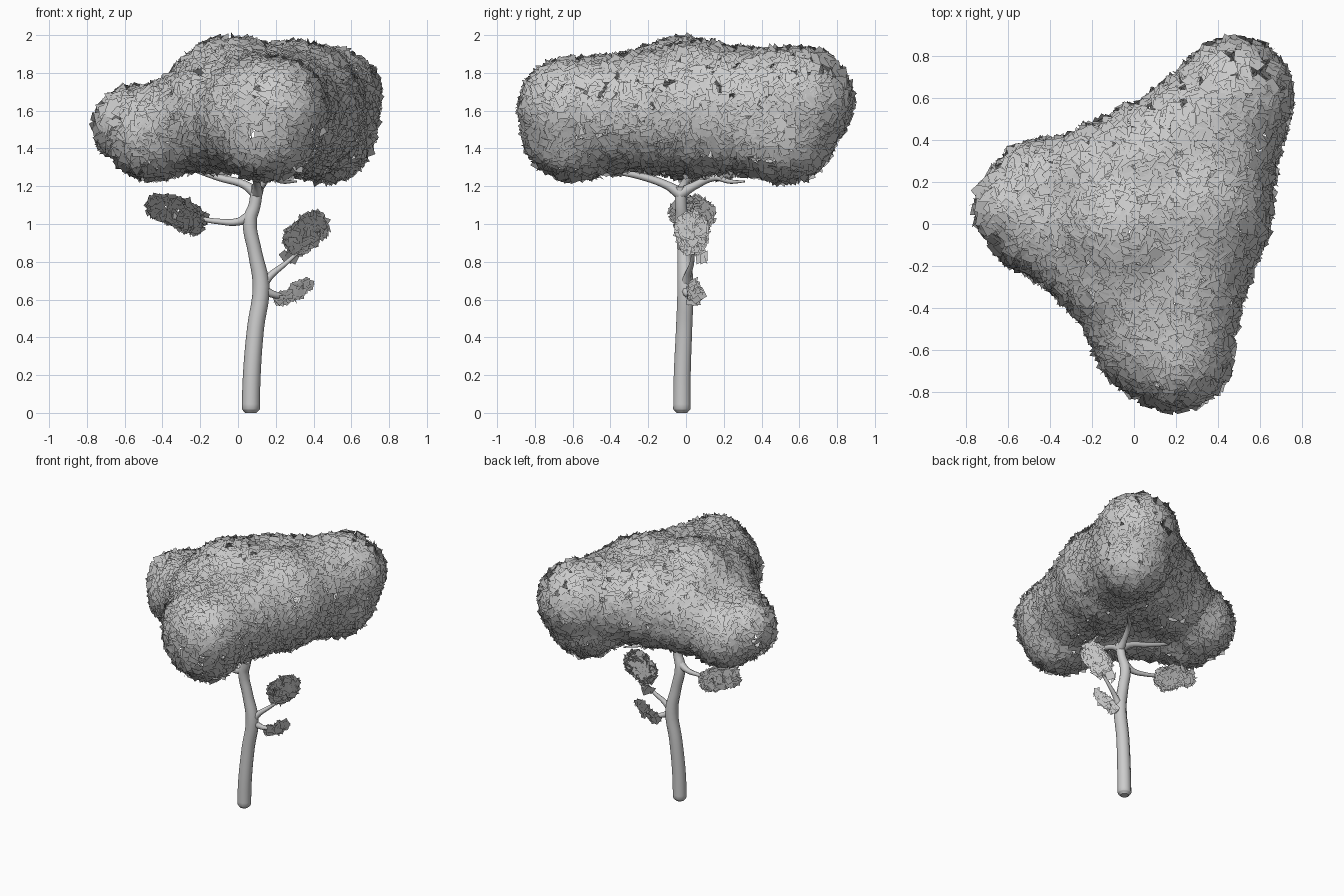
import bpy, random, math
from mathutils import Vector, Matrix

if "Cube" in bpy.data.objects:
    bpy.data.objects.remove(bpy.data.objects["Cube"])

random.seed(4)


def branch(name, pts, sides=2):
    """Tapered tube through points (x, y, z, radius)."""
    cu = bpy.data.curves.new(name, 'CURVE')
    cu.dimensions = '3D'
    cu.bevel_depth = 1.0
    cu.bevel_resolution = sides
    cu.resolution_u = 5
    cu.use_fill_caps = True
    sp = cu.splines.new('BEZIER')
    sp.bezier_points.add(len(pts) - 1)
    for bp, p in zip(sp.bezier_points, pts):
        bp.co = p[:3]
        bp.radius = p[3]
        bp.handle_left_type = bp.handle_right_type = 'AUTO'
    ob = bpy.data.objects.new(name, cu)
    bpy.context.collection.objects.link(ob)
    bpy.ops.object.select_all(action='DESELECT')
    ob.select_set(True)
    bpy.context.view_layer.objects.active = ob
    bpy.ops.object.convert(target='MESH')
    bpy.ops.object.shade_smooth_by_angle(angle=math.radians(50))


def cones(chain):
    """Chain of (x, y, z, r) spheres -> tapered capsules."""
    out = []
    for a, b in zip(chain, chain[1:]):
        A, B = Vector(a[:3]), Vector(b[:3])
        out.append((A, B - A, max((B - A).length_squared, 1e-9), a[3], b[3] - a[3]))
    return out


def field(p, caps, k):
    """Smooth union distance to all capsules."""
    d = 9.0
    for A, D, L, r, dr in caps:
        v = p - A
        t = min(1.0, max(0.0, v.dot(D) / L))
        e = (v - D * t).length - r - dr * t
        h = max(k - abs(d - e), 0.0) / k
        d = min(d, e) - h * h * k * 0.25
    return d


def leaves(name, caps, count, size, k=0.05, band=0.06, inset=0.012, tilt=0.5,
           sparse=(), soft=None):
    """Square leaf cards over the blob surface, shaded with soft overall normals."""
    ends = [(A, r) for A, D, L, r, dr in caps] + [(A + D, r + dr) for A, D, L, r, dr in caps]
    lo = [min(c[i] - r for c, r in ends) - band for i in range(3)]
    hi = [max(c[i] + r for c, r in ends) + band for i in range(3)]
    verts, faces, normals = [], [], []
    axes = [Vector((1, 0, 0)), Vector((0, 1, 0)), Vector((0, 0, 1))]
    while len(faces) < count:
        p = Vector([random.uniform(a, b) for a, b in zip(lo, hi)])
        d = field(p, caps, k)
        if abs(d) > band:
            continue
        for _ in range(2):
            n = Vector([field(p + a * 1e-3, caps, k) - d for a in axes]).normalized()
            p = p - n * d
            d = field(p, caps, k)
        s = size * random.uniform(0.9, 1.1)
        if any((p - Vector(c)).length < r for c, r in sparse):
            if random.random() < 0.6:
                continue
            s *= 1.15
        shade = Vector(soft) if soft else n
        p -= n * (inset + random.uniform(-0.005, 0.005))
        n = (n + Vector([random.gauss(0, tilt) for _ in range(3)])).normalized()
        m = n.to_track_quat('Z', 'Y').to_matrix() @ Matrix.Rotation(random.uniform(0, 6.28), 3, 'Z')
        i = len(verts)
        for x, y in ((-1, -1), (1, -1), (1, 1), (-1, 1)):
            verts.append(p + m @ Vector((x * s / 2, y * s / 2, 0)))
        shade = (shade.normalized() + n * 0.12).normalized()
        normals += [shade] * 4
        faces.append((i, i + 1, i + 2, i + 3))
    me = bpy.data.meshes.new(name)
    me.from_pydata(verts, [], faces)
    me.shade_smooth()
    me.normals_split_custom_set_from_vertices(normals)
    ob = bpy.data.objects.new(name, me)
    bpy.context.collection.objects.link(ob)


# Trunk with swellings at the forks
branch("trunk", [
    (0.068, -0.022, 0.0, 0.03), (0.068, -0.022, 0.02, 0.048), (0.073, -0.02, 0.2, 0.047),
    (0.093, -0.01, 0.45, 0.045), (0.122, -0.003, 0.67, 0.045), (0.09, -0.01, 0.85, 0.037),
    (0.063, -0.02, 1.02, 0.037), (0.088, -0.027, 1.1, 0.032), (0.1, -0.03, 1.2, 0.032)], 3)

# Crown branches towards the three lobes
branch("front_branch", [
    (0.1, -0.03, 1.16, 0.032), (0.1, -0.1, 1.205, 0.022), (0.1, -0.25, 1.255, 0.018),
    (0.13, -0.42, 1.285, 0.012), (0.14, -0.6, 1.34, 0.006)])
branch("left_branch", [
    (0.1, -0.03, 1.16, 0.032), (0.03, -0.01, 1.21, 0.022), (-0.1, 0.02, 1.245, 0.018),
    (-0.28, 0.05, 1.31, 0.012), (-0.45, 0.08, 1.4, 0.006)])
branch("back_branch", [
    (0.1, -0.03, 1.16, 0.032), (0.12, 0.04, 1.2, 0.022), (0.17, 0.15, 1.245, 0.018),
    (0.24, 0.23, 1.225, 0.012), (0.31, 0.31, 1.225, 0.005)])

# Low side branches
branch("lower_left_branch", [
    (0.065, -0.02, 1.04, 0.032), (0.0, -0.01, 1.012, 0.02), (-0.1, 0.01, 1.013, 0.015),
    (-0.2, 0.03, 1.028, 0.012), (-0.32, 0.04, 1.05, 0.006)])
branch("lower_right_branch", [
    (0.12, -0.005, 0.67, 0.032), (0.175, 0.01, 0.73, 0.019), (0.25, 0.03, 0.79, 0.013),
    (0.34, 0.04, 0.87, 0.007)])
branch("lowest_twig", [
    (0.12, -0.005, 0.66, 0.03), (0.18, 0.01, 0.63, 0.02), (0.25, 0.04, 0.62, 0.012),
    (0.33, 0.05, 0.66, 0.005)])

# Main crown: broad raised centre and three drooping lobes
left_a, left_b = (-0.45, 0.0, 1.48, 0.23), (-0.45, 0.16, 1.48, 0.23)
left_tip = (-0.56, 0.07, 1.525, 0.2)
front_a, front_b = (0.12, -0.53, 1.56, 0.295), (0.2, -0.62, 1.61, 0.255)
front_c = (0.16, -0.61, 1.49, 0.25)
back_hi, back_lo = (0.48, 0.61, 1.66, 0.265), (0.46, 0.53, 1.49, 0.265)
mid = (-0.03, -0.02, 1.65, 0.32)
mid_back = (0.08, 0.27, 1.62, 0.3)
mid_right = (0.3, 0.08, 1.61, 0.335)
fill_back = (-0.12, 0.2, 1.58, 0.28)
fill_front = (-0.08, -0.2, 1.58, 0.3)
crown = cones([fill_back, left_b, left_tip, left_a, left_b])
crown += cones([left_a, mid, mid_back, fill_back, mid, fill_front, left_a])
crown += cones([mid, mid_right, mid_back, back_hi, back_lo, mid_right, back_hi])
crown += cones([mid_right, front_a, front_b, front_c, front_a])
crown += cones([mid_right, front_b]) + cones([mid, front_a, fill_front])
leaves("crown_leaves", crown, 6500, 0.06, inset=0.022, sparse=[
    ((-0.66, 0.06, 1.5), 0.2), ((0.52, 0.72, 1.85), 0.16), ((0.12, -0.84, 1.5), 0.1)])

# Small leaf clusters on the low branches
leaves("left_cluster_leaves", cones([
    (-0.42, 0.05, 1.09, 0.06), (-0.3, -0.01, 1.06, 0.075), (-0.24, 0.05, 1.02, 0.07),
    (-0.3, 0.08, 1.05, 0.07), (-0.42, 0.05, 1.09, 0.06)]), 280, 0.045, 0.02, 0.03,
    soft=(-0.8, 0.1, 0.3))
leaves("right_cluster_leaves", cones([
    (0.32, 0.03, 0.92, 0.08), (0.395, 0.03, 0.98, 0.085)]), 240, 0.045, 0.02, 0.03,
    soft=(0.8, 0.3, 0.3))
leaves("lowest_cluster_leaves", cones([
    (0.23, 0.04, 0.605, 0.03), (0.3, 0.05, 0.64, 0.035), (0.36, 0.045, 0.68, 0.025)]),
    40, 0.055, 0.02, 0.03, soft=(0.8, 0.2, -0.1))
leaves("stray_leaves", cones([(0.25, 0.08, 0.825, 0.01), (0.3, 0.1, 0.82, 0.01)]), 3,
       0.06, 0.02, 0.02, tilt=0.2, soft=(0.8, 0.2, 0.3))
